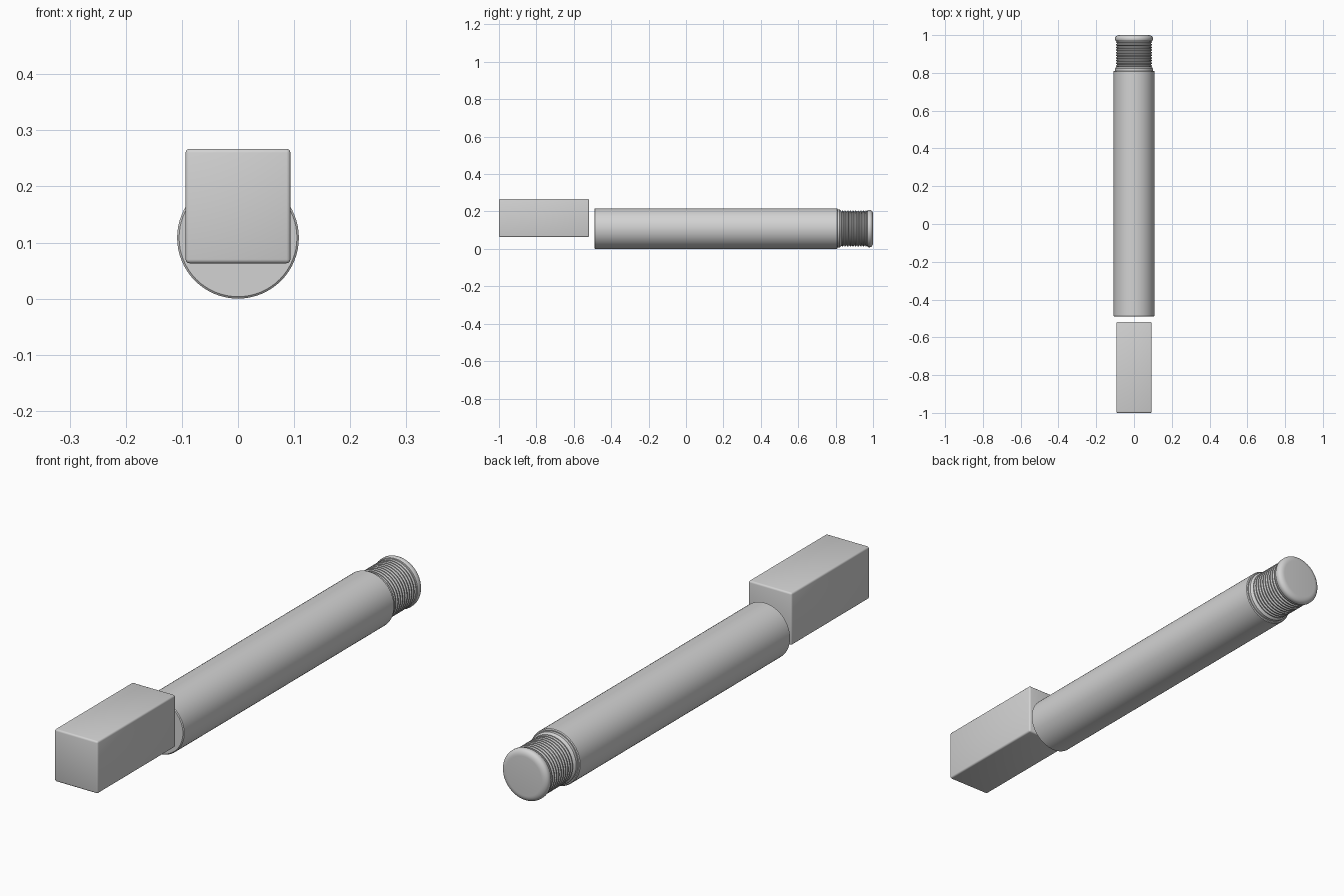
import bpy, bmesh, math

if "Cube" in bpy.data.objects:
    bpy.data.objects.remove(bpy.data.objects["Cube"])

AXIS_Z = 0.1085   # height of the shaft axis

grey = bpy.data.materials.new("plain grey")
grey.diffuse_color = (0.65, 0.65, 0.65, 1)
grey.use_nodes = True
grey.node_tree.nodes["Principled BSDF"].inputs["Base Color"].default_value = grey.diffuse_color


def finish(name, bm, angle):
    bmesh.ops.recalc_face_normals(bm, faces=bm.faces)
    mesh = bpy.data.meshes.new(name)
    bm.to_mesh(mesh)
    bm.free()
    obj = bpy.data.objects.new(name, mesh)
    bpy.context.collection.objects.link(obj)
    mesh.materials.append(grey)
    bpy.ops.object.select_all(action='DESELECT')
    obj.select_set(True)
    bpy.context.view_layer.objects.active = obj
    bpy.ops.object.shade_smooth_by_angle(angle=math.radians(angle))
    return obj


def lathe(name, profile, sides=64, angle=40):
    """Turn (radius, y) points around the shaft axis, with flat end caps."""
    bm = bmesh.new()
    rings = []
    for r, y in profile:
        rings.append([bm.verts.new((r * math.cos(2 * math.pi * i / sides), y,
                                    AXIS_Z + r * math.sin(2 * math.pi * i / sides)))
                      for i in range(sides)])
    for a, b in zip(rings, rings[1:]):
        for i in range(sides):
            j = (i + 1) % sides
            bm.faces.new((a[i], a[j], b[j], b[i]))
    bm.faces.new(rings[0])
    bm.faces.new(rings[-1])
    return finish(name, bm, angle)


# Long smooth shaft
lathe("shaft", [(0.105, -0.49), (0.1085, -0.487), (0.1085, 0.808), (0.105, 0.811)])

# Ridged neck with a small collar at its root
neck = [(0.101, 0.805), (0.101, 0.822), (0.096, 0.828)]
ridges, start, end = 10, 0.83, 0.97
pitch = (end - start) / ridges
for k in range(ridges):
    y = start + k * pitch
    neck += [(0.090, y + 0.1 * pitch), (0.096, y + 0.35 * pitch),
             (0.096, y + 0.65 * pitch), (0.090, y + 0.9 * pitch)]
lathe("ridged_neck", neck, angle=30)

# Rounded end cap
cap = [(0.090, 0.968), (0.097, 0.970), (0.100, 0.975)]
for k in range(7):
    t = math.pi / 2 * k / 6
    cap.append((0.076 + 0.024 * math.cos(t), 0.983 + 0.017 * math.sin(t)))
lathe("end_cap", cap)

# Separate block in front of the shaft, edges slightly rounded
bm = bmesh.new()
bmesh.ops.create_cube(bm, size=1)
bmesh.ops.scale(bm, vec=(0.187, 0.482, 0.204), verts=bm.verts)
bmesh.ops.translate(bm, vec=(0, -0.759, 0.165), verts=bm.verts)
bmesh.ops.bevel(bm, geom=bm.edges[:], offset=0.007, segments=3,
                profile=0.5, affect='EDGES')
finish("block", bm, 40)
